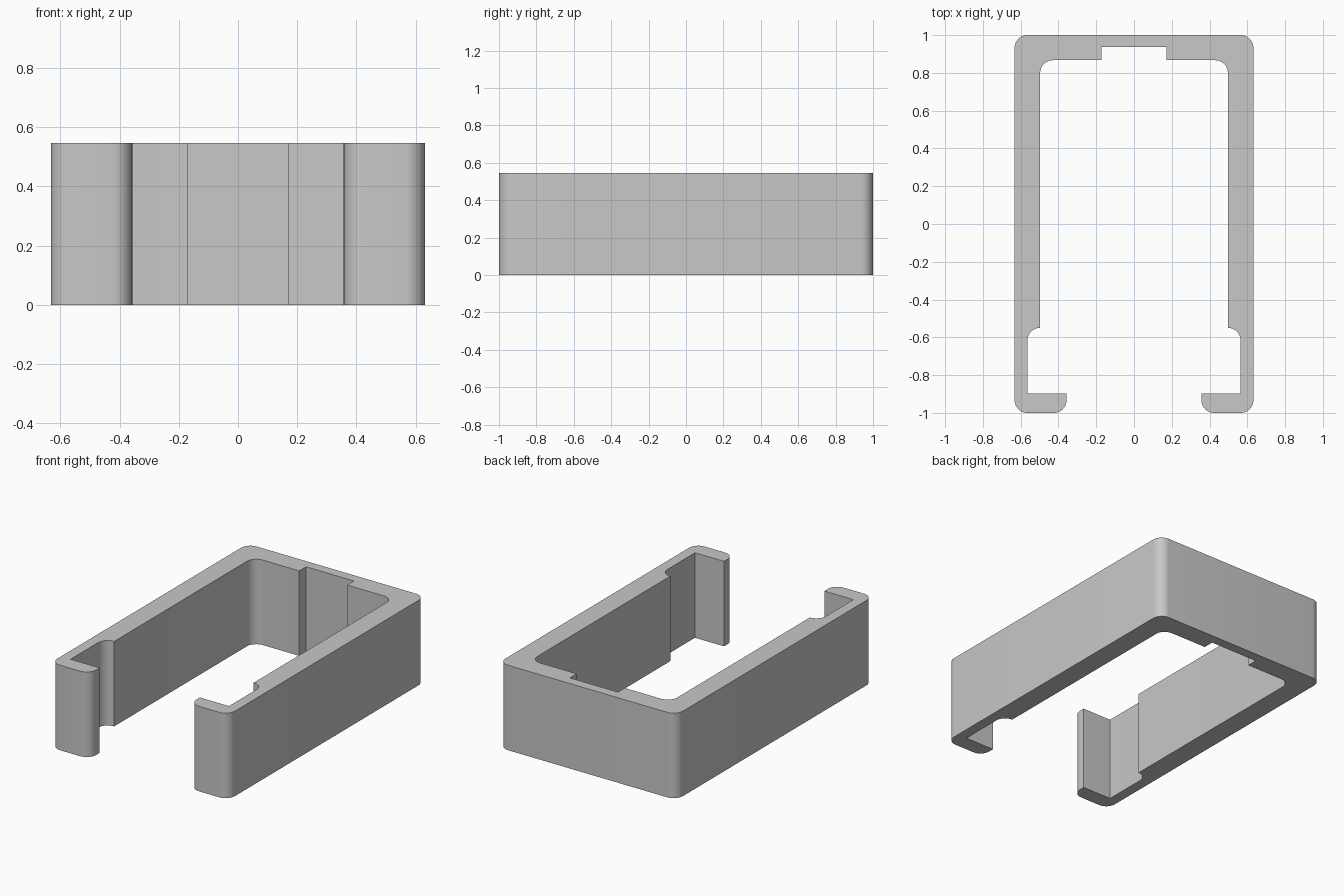
import bpy
import bmesh
import math
from mathutils import Vector

cube = bpy.data.objects.get("Cube")
if cube:
    bpy.data.objects.remove(cube, do_unlink=True)

HEIGHT = 0.547
R = 0.067          # shared fillet radius
STEPS = 10

# Half of the clip outline: x, y, fillet radius
half = [
    (0.632, 1.0, R), (0.632, -1.0, R), (0.357, -1.0, R),        # outer wall and lip
    (0.357, -0.897, 0), (0.564, -0.897, 0),                     # inside of lip
    (0.564, -0.55, 0.066), (0.497, -0.55, 0),                   # rounded step
    (0.497, 0.867, R), (0.171, 0.867, 0), (0.171, 0.936, 0),    # inner corner and notch
]


def rounded(points):
    """Replace each right-angled corner that has a radius with an arc."""
    result = []
    for i, (x, y, r) in enumerate(points):
        corner = Vector((x, y))
        if not r:
            result.append(corner)
            continue
        before = Vector(points[i - 1][:2])
        after = Vector(points[(i + 1) % len(points)][:2])
        a = (before - corner).normalized()
        b = (after - corner).normalized()
        centre = corner + (a + b) * r
        for s in range(STEPS + 1):
            t = math.pi / 2 * s / STEPS
            result.append(centre - b * r * math.cos(t) - a * r * math.sin(t))
    return result


# Close the outline with its mirror image and extrude it upward
mirrored = [(-x, y, r) for x, y, r in reversed(half)]
outline = rounded(half + mirrored)

bm = bmesh.new()
base = bm.faces.new([bm.verts.new((p.x, p.y, 0)) for p in outline])
extruded = bmesh.ops.extrude_face_region(bm, geom=[base], use_keep_orig=True)
top_verts = [g for g in extruded["geom"] if isinstance(g, bmesh.types.BMVert)]
bmesh.ops.translate(bm, verts=top_verts, vec=(0, 0, HEIGHT))
bmesh.ops.recalc_face_normals(bm, faces=bm.faces)
mesh = bpy.data.meshes.new("clip_bracket")
bm.to_mesh(mesh)
bm.free()

clip = bpy.data.objects.new("clip_bracket", mesh)
bpy.context.collection.objects.link(clip)

# Plain grey plastic
grey = bpy.data.materials.new("light_grey")
grey.use_nodes = True
colour = (0.58, 0.58, 0.58, 1)
grey.diffuse_color = colour
grey.node_tree.nodes["Principled BSDF"].inputs["Base Color"].default_value = colour
mesh.materials.append(grey)

# Smooth fillets, sharp edges elsewhere
bpy.ops.object.select_all(action="DESELECT")
clip.select_set(True)
bpy.context.view_layer.objects.active = clip
bpy.ops.object.shade_smooth_by_angle(angle=math.radians(30))
